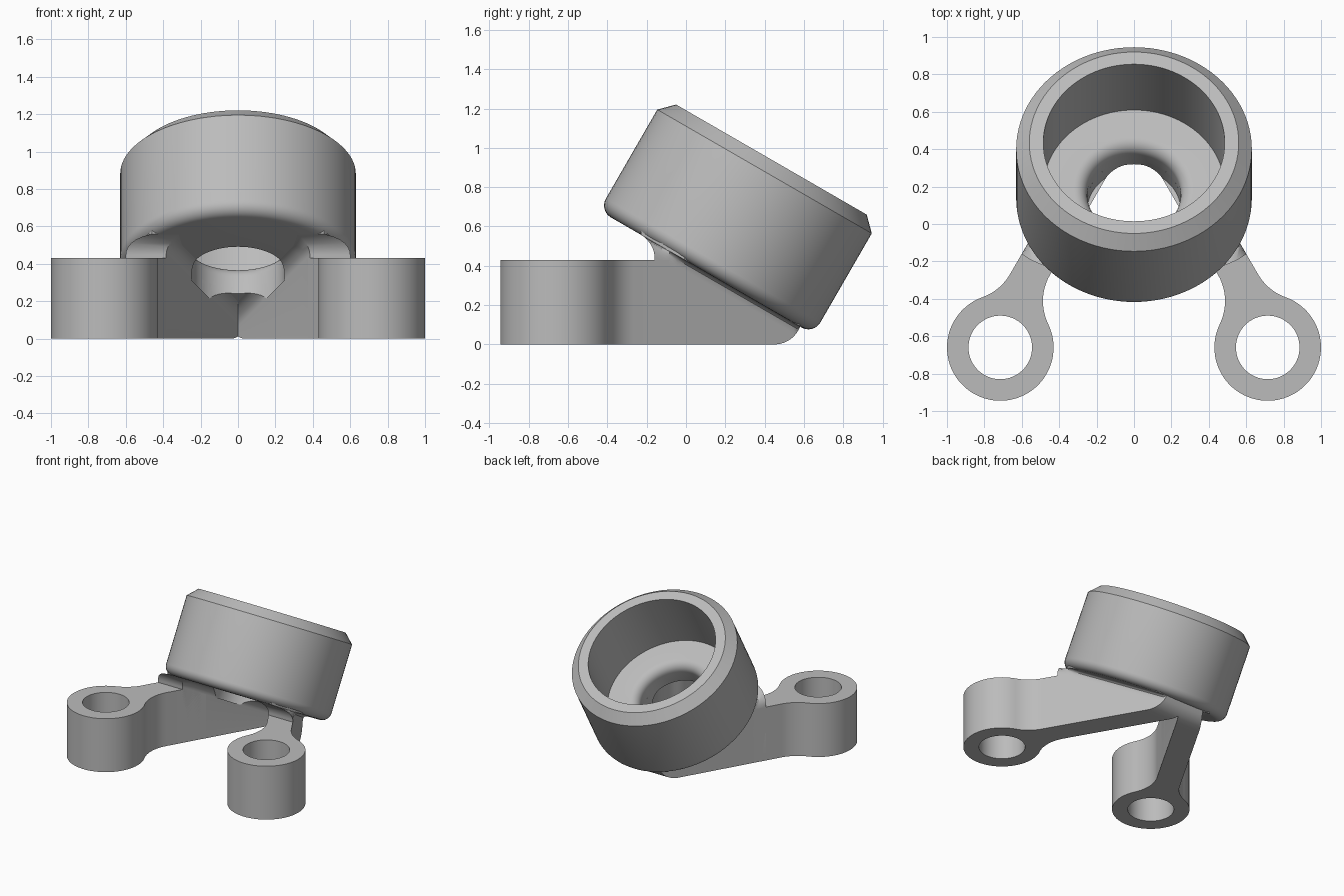
import bpy, bmesh
from math import sin, cos, pi, sqrt, atan2, radians
from mathutils import Matrix

if "Cube" in bpy.data.objects:
    bpy.data.objects.remove(bpy.data.objects["Cube"])

grey = bpy.data.materials.new("plain grey")
grey.use_nodes = True
grey.diffuse_color = (0.5, 0.5, 0.5, 1)
grey.node_tree.nodes["Principled BSDF"].inputs["Base Color"].default_value = (0.5, 0.5, 0.5, 1)

TILT = Matrix.Translation((0, 0.103, 0.366)) @ Matrix.Rotation(radians(-30), 4, 'X')


def finish(bm, name):
    bmesh.ops.recalc_face_normals(bm, faces=bm.faces)
    mesh = bpy.data.meshes.new(name)
    bm.to_mesh(mesh)
    bm.free()
    mesh.materials.append(grey)
    ob = bpy.data.objects.new(name, mesh)
    bpy.context.collection.objects.link(ob)
    return ob


def smooth(ob):
    bpy.ops.object.select_all(action='DESELECT')
    ob.select_set(True)
    bpy.context.view_layer.objects.active = ob
    bpy.ops.object.shade_smooth_by_angle(angle=radians(32))


def arc(c, r, a0, a1, n):
    return [(c[0] + r * cos(a0 + (a1 - a0) * i / n),
             c[1] + r * sin(a0 + (a1 - a0) * i / n)) for i in range(n + 1)]


def cut(ob, radius, depth, matrix):
    """Drill a round hole through an object."""
    bm = bmesh.new()
    bmesh.ops.create_cone(bm, cap_ends=True, segments=64, radius1=radius,
                          radius2=radius, depth=depth, matrix=matrix)
    tool = finish(bm, "hole_cutter")
    tool.hide_render = True
    mod = ob.modifiers.new("hole", 'BOOLEAN')
    mod.operation, mod.solver, mod.object = 'DIFFERENCE', 'EXACT', tool
    bpy.context.view_layer.update()
    deps = bpy.context.evaluated_depsgraph_get()
    mesh = bpy.data.meshes.new_from_object(ob.evaluated_get(deps))
    ob.modifiers.clear()
    ob.data = mesh
    bpy.data.objects.remove(tool)


# Tilted cup: closed profile spun around its axis
profile = ([(0.25, 0)] + arc((0.56, 0.07), 0.07, -pi / 2, 0, 8)
           + [(0.63, 0.593), (0.56, 0.663), (0.485, 0.663), (0.485, 0.173)]
           + arc((0.32, 0.103), 0.07, pi / 2, pi, 8))
bm = bmesh.new()
SEG = 96
rings = [[bm.verts.new(TILT @ Matrix.Rotation(2 * pi * k / SEG, 4, 'Z')
                       @ Matrix.Translation((r, 0, z)).to_translation())
          for r, z in profile] for k in range(SEG)]
for k in range(SEG):
    a, b = rings[k], rings[(k + 1) % SEG]
    for i in range(len(profile)):
        j = (i + 1) % len(profile)
        bm.faces.new((a[i], a[j], b[j], b[i]))
smooth(finish(bm, "cup"))

# Arm measurements, t along the arm and d across it
D_IN, D_OUT, FILLET, LUG_R = 0.253, 0.44, 0.28, 0.285
LUG = (-0.929, 0.289)
C30, S30 = cos(pi / 6), 0.5


def cup_base(y):
    return 0.426 - 0.577 * y


def make_lug(m, name):
    """Mounting eye with a filleted neck."""
    reach = LUG_R + FILLET
    ci_d, co_d = D_IN - FILLET, D_OUT + FILLET
    ci = (LUG[0] + sqrt(reach ** 2 - (ci_d - LUG[1]) ** 2), ci_d)
    co = (LUG[0] + sqrt(reach ** 2 - (co_d - LUG[1]) ** 2), co_d)
    a = atan2(LUG[1] - ci[1], LUG[0] - ci[0])
    b = atan2(co[1] - LUG[1], co[0] - LUG[0])
    pts = ([(-0.14, D_IN)] + arc(ci, FILLET, pi / 2, a, 12)
           + arc(LUG, LUG_R, a - pi, b - 2 * pi, 56)[1:]
           + arc(co, FILLET, b - pi, -pi / 2, 12)[1:] + [(-0.14, D_OUT)])
    bm = bmesh.new()
    face = bm.faces.new([bm.verts.new((m * (C30 * d - S30 * t), S30 * d + C30 * t, 0))
                         for t, d in pts])
    top = bmesh.ops.extrude_face_region(bm, geom=[face])["geom"]
    bmesh.ops.translate(bm, vec=(0, 0, 0.43),
                        verts=[v for v in top if isinstance(v, bmesh.types.BMVert)])
    ob = finish(bm, name)
    cut(ob, 0.17, 2, Matrix.Translation((m * 0.715, -0.66, 0)))
    smooth(ob)


def make_arm(m, name):
    """Web under the cup that flares into the cup base and rounds up at the rear."""
    flare, steps = 0.07, 6
    ys = [-0.16 + 0.61 * i / 16 for i in range(17)] + [0.45 + 0.13 * i / 8 for i in range(1, 9)]
    bm = bmesh.new()
    sections = []
    for n, y in enumerate(ys):
        low = 0.14 - sqrt(0.14 ** 2 - max(0, y - 0.45) ** 2)
        levels = [(low, 0)]
        for i in range(steps + 1):
            q = pi / 2 * i / steps
            levels.append((cup_base(y) - flare * (1 - sin(q)), flare * (1 - cos(q))))
        levels.append((cup_base(y) + 0.04, flare))
        sides = []
        for z, f in levels:
            z = max(z, low)
            yy = y
            if n == 0:
                yy, z = y - f, z + 0.577 * f
            x_in = max((D_IN - S30 * y) / C30 - f, -0.01)
            x_out = (D_OUT - S30 * y) / C30 + f
            if f > 0:
                # Keep the flare under the round cup base
                u = (yy - 0.103) / C30
                limit = sqrt(max(0.6 ** 2 - u * u, 0.01))
                plain = x_out - f
                x_out = plain + (min(x_out, limit) - plain) * f / flare
            sides.append(((m * x_in, yy, z), (m * x_out, yy, z)))
        loop = [s[0] for s in sides] + [s[1] for s in reversed(sides)]
        sections.append([bm.verts.new(p) for p in loop])
    for a, b in zip(sections, sections[1:]):
        for i in range(len(a)):
            j = (i + 1) % len(a)
            bm.faces.new((a[i], a[j], b[j], b[i]))
    # Close both ends with strips
    for s in (sections[0], sections[-1]):
        k = len(s)
        for i in range(k // 2 - 1):
            bm.faces.new((s[i], s[i + 1], s[k - 2 - i], s[k - 1 - i]))
    bmesh.ops.remove_doubles(bm, verts=bm.verts, dist=0.0004)
    ob = finish(bm, name)
    # Keep the cup's floor hole open
    cut(ob, 0.25, 0.3, TILT @ Matrix.Translation((0, 0, 0.09)))
    smooth(ob)


for m, side in ((1, "left"), (-1, "right")):
    make_lug(m, side + "_mounting_eye")
    make_arm(m, side + "_arm")
